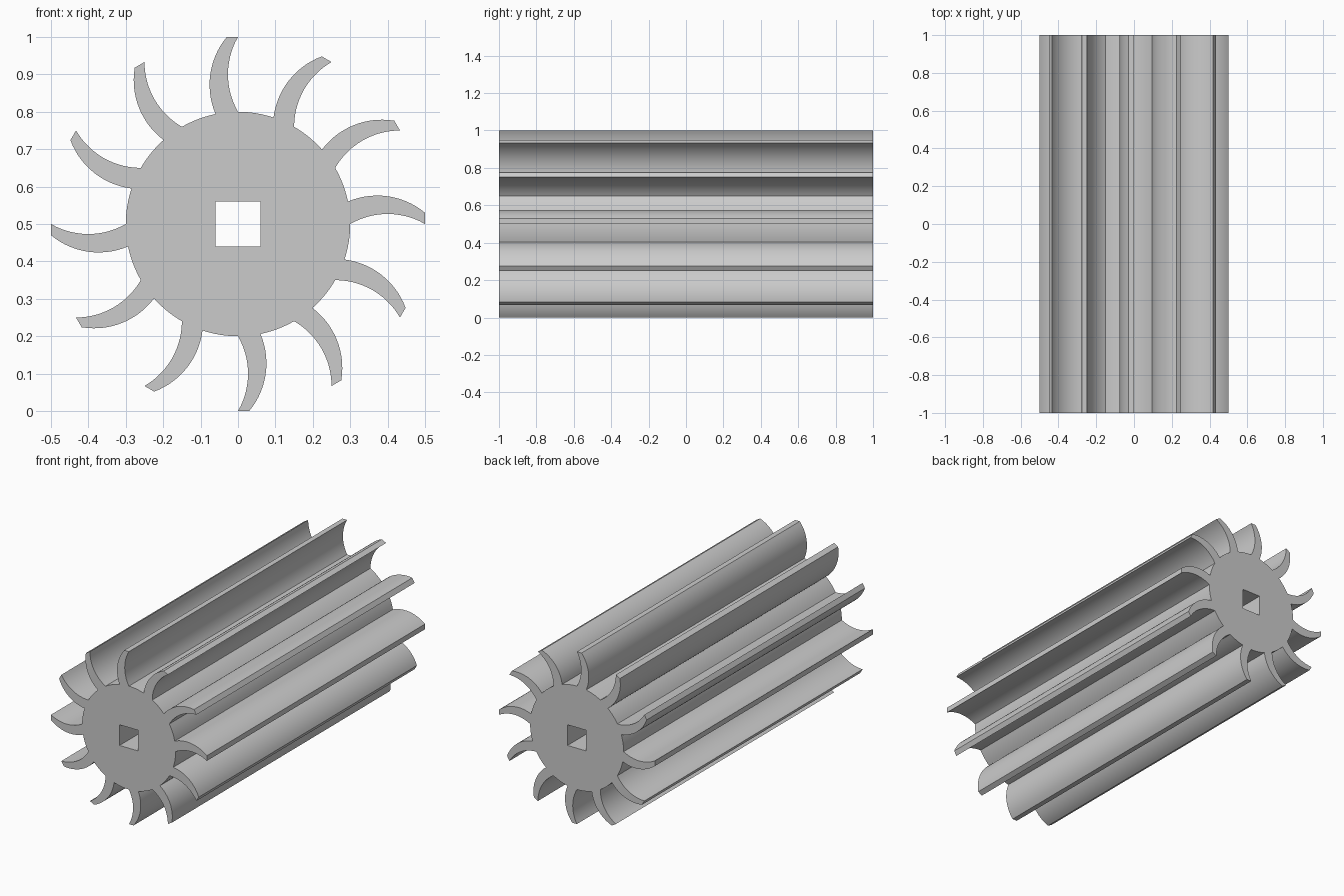
import bpy
import bmesh
from math import sin, cos, pi, radians, atan2
from mathutils import Vector, Matrix

if "Cube" in bpy.data.objects:
    bpy.data.objects.remove(bpy.data.objects["Cube"])

BLADES = 12
HUB_RADIUS = 0.3
CURVE_RADIUS = 0.2
HALF_LENGTH = 1.0
HOLE = 0.06
STEPS = 14
AXIS_HEIGHT = 0.5


def bowed_arc(a, b, radius, side):
    """Points from a to b along a circle that bulges to the left (-x)."""
    a, b = Vector(a), Vector(b)
    chord = b - a
    normal = Vector((-chord.y, chord.x)).normalized() * side
    centre = (a + b) / 2 - normal * (radius ** 2 - (chord.length / 2) ** 2) ** 0.5
    start, end = a - centre, b - centre
    turn = -start.angle_signed(end)
    first = atan2(start.y, start.x)
    return [centre + radius * Vector((cos(first + turn * i / STEPS),
                                      sin(first + turn * i / STEPS)))
            for i in range(STEPS + 1)]


def hub_arc(start, end, count=6):
    """Points strictly between two angles on the hub."""
    return [HUB_RADIUS * Vector((cos(start + (end - start) * i / count),
                                 sin(start + (end - start) * i / count)))
            for i in range(1, count)]


def add_loop(bm, points):
    verts = [bm.verts.new((p.x, -HALF_LENGTH, p.y + AXIS_HEIGHT)) for p in points]
    return [bm.edges.new((v, verts[i - 1])) for i, v in enumerate(verts)]


# One curved blade plus the stretch of hub up to the next blade
step = 2 * pi / BLADES
root_angle = pi / 2 + radians(11.54)
root = HUB_RADIUS * Vector((cos(root_angle), sin(root_angle)))
sector = bowed_arc(root, (-0.03, 0.5), CURVE_RADIUS, 1)
sector += bowed_arc((0, 0.5), (0, HUB_RADIUS), CURVE_RADIUS, -1)
sector += hub_arc(pi / 2, root_angle - step)

# Full outline and square shaft hole
outline = [Matrix.Rotation(-step * k, 2) @ p for k in range(BLADES) for p in sector]
hole = [Vector((x * HOLE, z * HOLE)) for x, z in ((-1, -1), (1, -1), (1, 1), (-1, 1))]

bm = bmesh.new()
edges = add_loop(bm, outline) + add_loop(bm, hole)
bmesh.ops.triangle_fill(bm, edges=edges, use_beauty=True, normal=(0, -1, 0))

# Extrude the section along the roller's length
grown = bmesh.ops.extrude_face_region(bm, geom=bm.faces[:])["geom"]
bmesh.ops.translate(bm, vec=(0, 2 * HALF_LENGTH, 0),
                    verts=[g for g in grown if isinstance(g, bmesh.types.BMVert)])
bmesh.ops.recalc_face_normals(bm, faces=bm.faces[:])

mesh = bpy.data.meshes.new("bladed_roller")
bm.to_mesh(mesh)
bm.free()
roller = bpy.data.objects.new("bladed_roller", mesh)
bpy.context.collection.objects.link(roller)

# Plain grey material
grey = bpy.data.materials.new("plain_grey")
grey.use_nodes = True
colour = (0.6, 0.6, 0.6, 1)
grey.diffuse_color = colour
grey.node_tree.nodes["Principled BSDF"].inputs["Base Color"].default_value = colour
mesh.materials.append(grey)

# Smooth curved walls, crisp corners
bpy.ops.object.select_all(action='DESELECT')
roller.select_set(True)
bpy.context.view_layer.objects.active = roller
bpy.ops.object.shade_smooth_by_angle(angle=radians(20))
